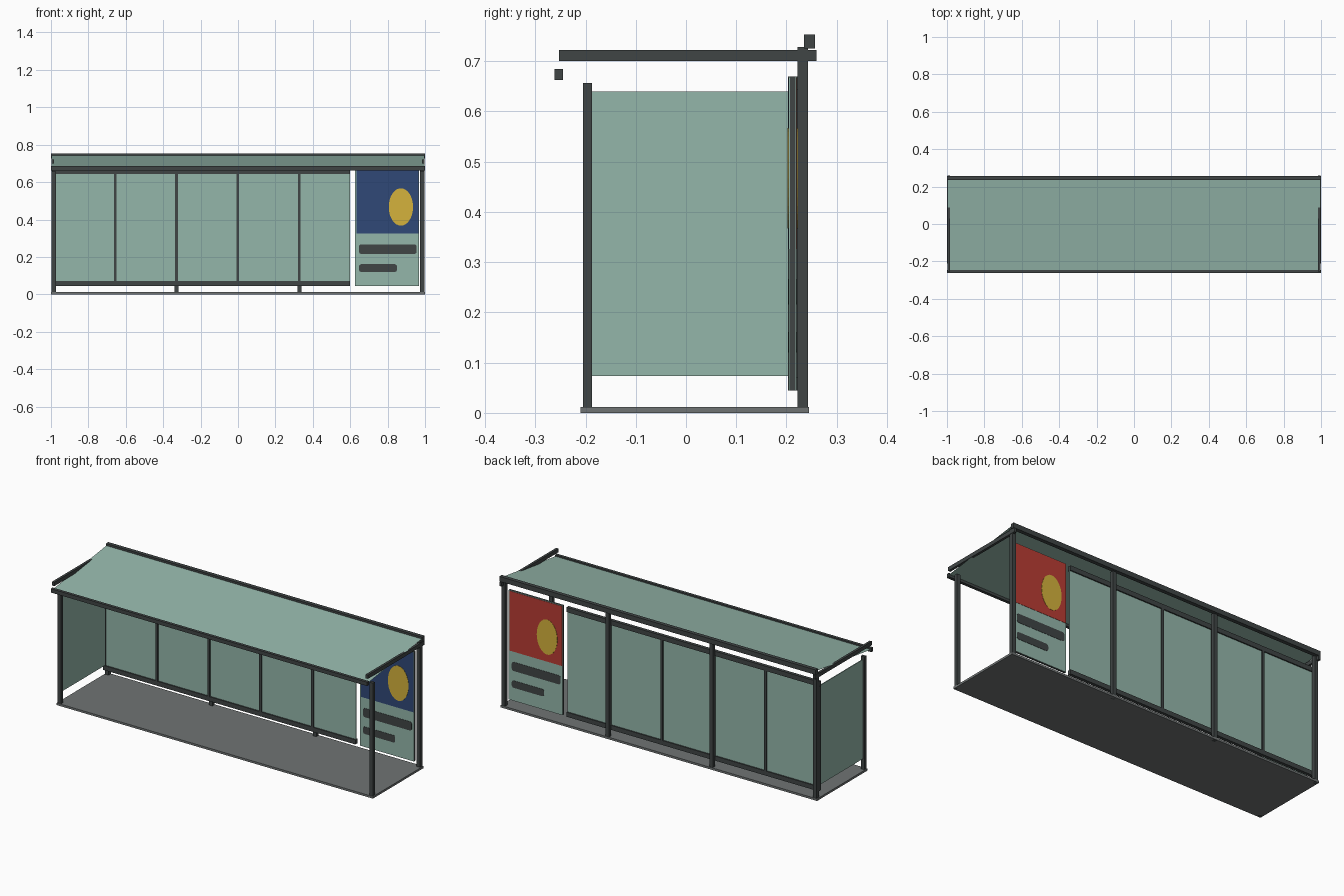
import bpy, bmesh, math
from mathutils import Matrix

if "Cube" in bpy.data.objects:
    bpy.data.objects.remove(bpy.data.objects["Cube"])


def material(name, rgb):
    m = bpy.data.materials.new(name)
    m.diffuse_color = (*rgb, 1)
    m.use_nodes = True
    m.node_tree.nodes["Principled BSDF"].inputs["Base Color"].default_value = m.diffuse_color
    return m


DARK = material("dark metal", (0.051, 0.060, 0.060))
GLASS = material("green glass", (0.296, 0.468, 0.402))
GREY = material("grey paving", (0.162, 0.175, 0.175))
BLUE = material("poster blue", (0.030, 0.065, 0.184))
RED = material("poster red", (0.485, 0.045, 0.034))
YELLOW = material("poster yellow", (0.66, 0.445, 0.045))


def finish(name, bm, mat):
    bmesh.ops.recalc_face_normals(bm, faces=bm.faces)
    me = bpy.data.meshes.new(name)
    bm.to_mesh(me)
    bm.free()
    me.materials.append(mat)
    ob = bpy.data.objects.new(name, me)
    bpy.context.collection.objects.link(ob)
    return ob


def box(name, x, y, z, mat):
    """Box from (min, max) ranges on each axis."""
    bm = bmesh.new()
    c = [(r[0] + r[1]) / 2 for r in (x, y, z)]
    s = [r[1] - r[0] for r in (x, y, z)]
    bmesh.ops.create_cube(bm, size=1, matrix=Matrix.Translation(c) @ Matrix.Diagonal((*s, 1)))
    return finish(name, bm, mat)


def plate(name, outline, y, mat):
    """Thin plate in the xz plane from an outline, between two y values."""
    bm = bmesh.new()
    f = bm.faces.new([bm.verts.new((x, y[0], z)) for x, z in outline])
    r = bmesh.ops.extrude_face_region(bm, geom=[f])
    for v in r["geom"]:
        if isinstance(v, bmesh.types.BMVert):
            v.co.y = y[1]
    return finish(name, bm, mat)


def ellipse(cx, cz, rx, rz, n=32):
    return [(cx + rx * math.cos(2 * math.pi * i / n), cz + rz * math.sin(2 * math.pi * i / n))
            for i in range(n)]


def rounded(x0, x1, z0, z1, r=0.012, n=4):
    pts = []
    for k, (cx, cz) in enumerate([(x1 - r, z1 - r), (x0 + r, z1 - r), (x0 + r, z0 + r), (x1 - r, z0 + r)]):
        for i in range(n + 1):
            a = math.pi / 2 * (k + i / n)
            pts.append((cx + r * math.cos(a), cz + r * math.sin(a)))
    return pts


# Paved base
box("base", (-1, 1), (-0.21, 0.245), (0, 0.012), GREY)

# Posts
for i in range(4):
    x = -0.985 + i * 0.6567
    box(f"rear_post_{i + 1}", (x - 0.011, x + 0.011), (0.222, 0.243), (0, 0.728), DARK)
for side, x in (("left", -0.985), ("right", 0.985)):
    box(f"front_post_{side}", (x - 0.011, x + 0.011), (-0.205, -0.187), (0, 0.657), DARK)

# Back wall: rails, mullions and glass
box("back_lower_rail", (-0.995, 0.6), (0.203, 0.222), (0.045, 0.071), DARK)
box("back_upper_rail", (-0.995, 0.6), (0.203, 0.222), (0.643, 0.67), DARK)
edges = [-0.985 + 0.328 * i for i in range(5)] + [0.6]
edges[0] = -0.99
for i, (a, b) in enumerate(zip(edges, edges[1:])):
    box(f"back_glass_{i + 1}", (a, b), (0.21, 0.215), (0.071, 0.643), GLASS)
    box(f"back_mullion_{i + 1}", (a - 0.007, a + 0.007), (0.203, 0.222), (0.071, 0.643), DARK)

# Side glass, left end only
box("side_glass", (-0.988, -0.983), (-0.187, 0.205), (0.073, 0.64), GLASS)

# Roof: sloping sheet and its beams
bm = bmesh.new()
bm.faces.new([bm.verts.new(p) for p in ((-0.997, -0.253, 0.676), (0.997, -0.253, 0.676),
                                        (0.997, 0.245, 0.743), (-0.997, 0.245, 0.743))])
finish("roof_sheet", bm, GLASS)
box("roof_front_beam", (-1, 1), (-0.262, -0.245), (0.663, 0.685), DARK)
box("roof_rear_beam", (-1, 1), (0.235, 0.257), (0.725, 0.753), DARK)
for side, x in (("left", -0.991), ("right", 0.991)):
    box(f"roof_side_bar_{side}", (x - 0.007, x + 0.007), (-0.253, 0.26), (0.70, 0.722), DARK)

# Poster case with a printed face on each side; the rear face is turned half round
X0, X1 = 0.626, 0.968
box("poster_case", (X0, X1), (0.207, 0.218), (0.045, 0.67), DARK)
for side, top in (("front", BLUE), ("rear", RED)):
    def turn(pts):
        return pts if side == "front" else [(X0 + X1 - x, z) for x, z in pts]

    def layer(n):
        a, b = 0.207 - 0.0015 * n, 0.207 - 0.0015 * (n + 1)
        return (a, b) if side == "front" else (0.425 - a, 0.425 - b)

    sheet = [(X0, 0.045), (X1, 0.045), (X1, 0.67), (X0, 0.67)]
    picture = [(0.634, 0.326), (0.966, 0.326), (0.966, 0.667), (0.634, 0.667)]
    plate(f"poster_{side}_sheet", turn(sheet), layer(0), GLASS)
    plate(f"poster_{side}_picture", turn(picture), layer(1), top)
    plate(f"poster_{side}_disc", turn(ellipse(0.871, 0.467, 0.065, 0.1)), layer(2), YELLOW)
    plate(f"poster_{side}_long_bar", turn(rounded(0.647, 0.955, 0.216, 0.267)), layer(1), DARK)
    plate(f"poster_{side}_short_bar", turn(rounded(0.647, 0.85, 0.12, 0.161)), layer(1), DARK)
